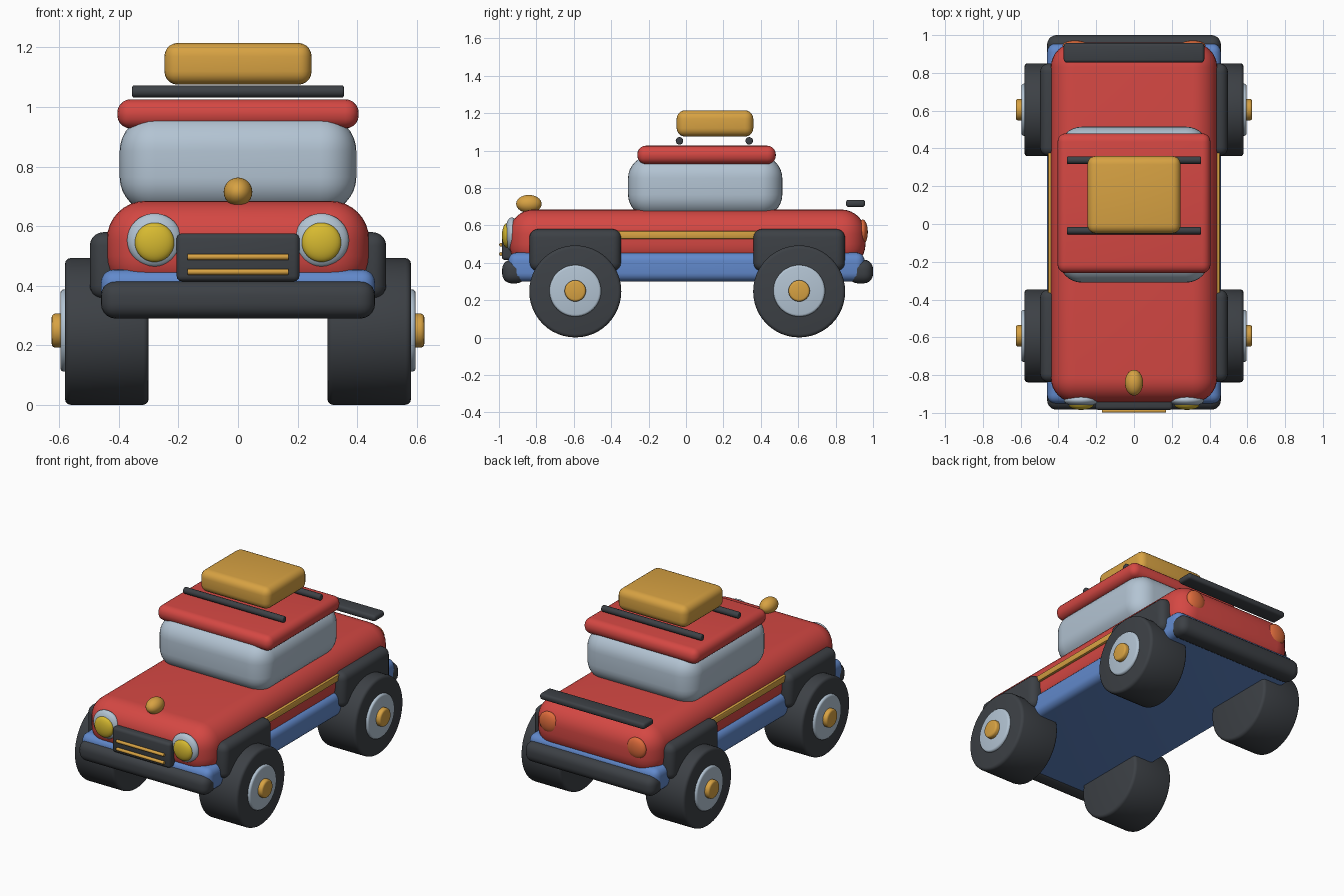
import bpy
import bmesh
import math
from mathutils import Matrix

if "Cube" in bpy.data.objects:
    bpy.data.objects.remove(bpy.data.objects["Cube"])


def material(name, rgb):
    m = bpy.data.materials.new(name)
    m.diffuse_color = (*rgb, 1)
    m.use_nodes = True
    m.node_tree.nodes["Principled BSDF"].inputs["Base Color"].default_value = m.diffuse_color
    return m


RED = material("red_paint", (0.66, 0.064, 0.056))
BLUE = material("blue_paint", (0.12, 0.25, 0.60))
DARK = material("dark_rubber", (0.046, 0.052, 0.060))
SILVER = material("pale_silver", (0.45, 0.55, 0.65))
GOLD = material("gold", (0.68, 0.36, 0.055))
YELLOW = material("lamp_yellow", (0.68, 0.49, 0.03))
ORANGE = material("lamp_orange", (0.74, 0.15, 0.045))


def finish(name, bm, mat, bevel=0, segments=5):
    mesh = bpy.data.meshes.new(name)
    bm.to_mesh(mesh)
    bm.free()
    mesh.materials.append(mat)
    ob = bpy.data.objects.new(name, mesh)
    bpy.context.collection.objects.link(ob)
    if bevel:
        mod = ob.modifiers.new("rounding", 'BEVEL')
        mod.width = bevel
        mod.segments = segments
        mod.limit_method = 'ANGLE'
    bpy.ops.object.select_all(action='DESELECT')
    ob.select_set(True)
    bpy.context.view_layer.objects.active = ob
    if bevel:
        bpy.ops.object.modifier_apply(modifier="rounding")
    bpy.ops.object.shade_smooth_by_angle(angle=math.radians(35))
    return ob


def box(name, x, y, z, mat, bevel, segments=5):
    """Rounded box from (min, max) pairs."""
    bm = bmesh.new()
    bmesh.ops.create_cube(bm, size=1)
    spans = (x, y, z)
    for v in bm.verts:
        v.co = [(a + b) / 2 + c * (b - a) for c, (a, b) in zip(v.co, spans)]
    return finish(name, bm, mat, bevel, segments)


def rod(name, x, y, z, radius, mat, bevel, sides=48):
    """Cylinder lying along x between the two x values."""
    bm = bmesh.new()
    place = Matrix.Translation(((x[0] + x[1]) / 2, y, z)) @ Matrix.Rotation(math.pi / 2, 4, 'Y')
    bmesh.ops.create_cone(bm, cap_ends=True, segments=sides, radius1=radius,
                          radius2=radius, depth=abs(x[1] - x[0]), matrix=place)
    return finish(name, bm, mat, bevel, 3)


def ellipsoid(name, centre, radii, mat):
    bm = bmesh.new()
    place = Matrix.Translation(centre) @ Matrix.Diagonal((*radii, 1))
    bmesh.ops.create_uvsphere(bm, u_segments=32, v_segments=20, radius=1, matrix=place)
    return finish(name, bm, mat)


def span(side, a, b):
    return tuple(sorted((side * a, side * b)))


# Main shell
box("chassis", (-0.46, 0.46), (-0.95, 0.955), (0.30, 0.455), BLUE, 0.045)
box("body", (-0.44, 0.44), (-0.945, 0.96), (0.37, 0.685), RED, 0.13, 8)
box("cabin", (-0.397, 0.397), (-0.31, 0.515), (0.645, 0.972), SILVER, 0.12, 8)
box("roof", (-0.405, 0.405), (-0.26, 0.48), (0.928, 1.026), RED, 0.045)

# Roof load
for y, label in ((-0.035, "front"), (0.338, "rear")):
    rod(label + "_roof_bar", (-0.355, 0.355), y, 1.052, 0.02, DARK, 0.006, 20)
box("luggage", (-0.247, 0.247), (-0.05, 0.36), (1.075, 1.215), GOLD, 0.045)

# Bumpers, grille, spoiler, ornament
box("front_bumper", (-0.46, 0.46), (-0.983, -0.857), (0.29, 0.417), DARK, 0.05)
box("rear_bumper", (-0.46, 0.46), (0.868, 1.0), (0.29, 0.417), DARK, 0.05)
box("grille", (-0.206, 0.206), (-0.985, -0.90), (0.415, 0.576), DARK, 0.018, 3)
for i, z in enumerate((0.447, 0.497)):
    rod(f"grille_bar_{i + 1}", (-0.17, 0.17), -0.989, z, 0.01, GOLD, 0.003, 16)
box("rear_spoiler", (-0.372, 0.372), (0.855, 0.958), (0.698, 0.737), DARK, 0.015, 3)
ellipsoid("hood_ornament", (0, -0.84, 0.715), (0.048, 0.068, 0.048), GOLD)

for side, label in ((-1, "left"), (1, "right")):
    # Lamps
    ellipsoid(label + "_lamp_rim", (side * 0.28, -0.932, 0.553), (0.092, 0.036, 0.09), SILVER)
    ellipsoid(label + "_headlight", (side * 0.28, -0.957, 0.546), (0.066, 0.027, 0.066), YELLOW)
    ellipsoid(label + "_tail_light", (side * 0.312, 0.945, 0.565), (0.066, 0.027, 0.066), ORANGE)
    # Side trim
    box(label + "_side_strip", span(side, 0.42, 0.456), (-0.45, 0.46), (0.528, 0.57), GOLD, 0.008, 2)
    # Fenders and wheels
    for y, end in ((-0.592, "front"), (0.605, "rear")):
        tag = f"{end}_{label}_"
        box(tag + "fender", span(side, 0.34, 0.497), (y - 0.245, y + 0.245),
            (0.355, 0.58), DARK, 0.045)
        rod(tag + "tyre", (side * 0.30, side * 0.58), y, 0.247, 0.246, DARK, 0.018)
        rod(tag + "hubcap", (side * 0.55, side * 0.596), y, 0.25, 0.138, SILVER, 0.012)
        rod(tag + "hub_cap_centre", (side * 0.57, side * 0.625), y, 0.25, 0.057, GOLD, 0.012, 32)
